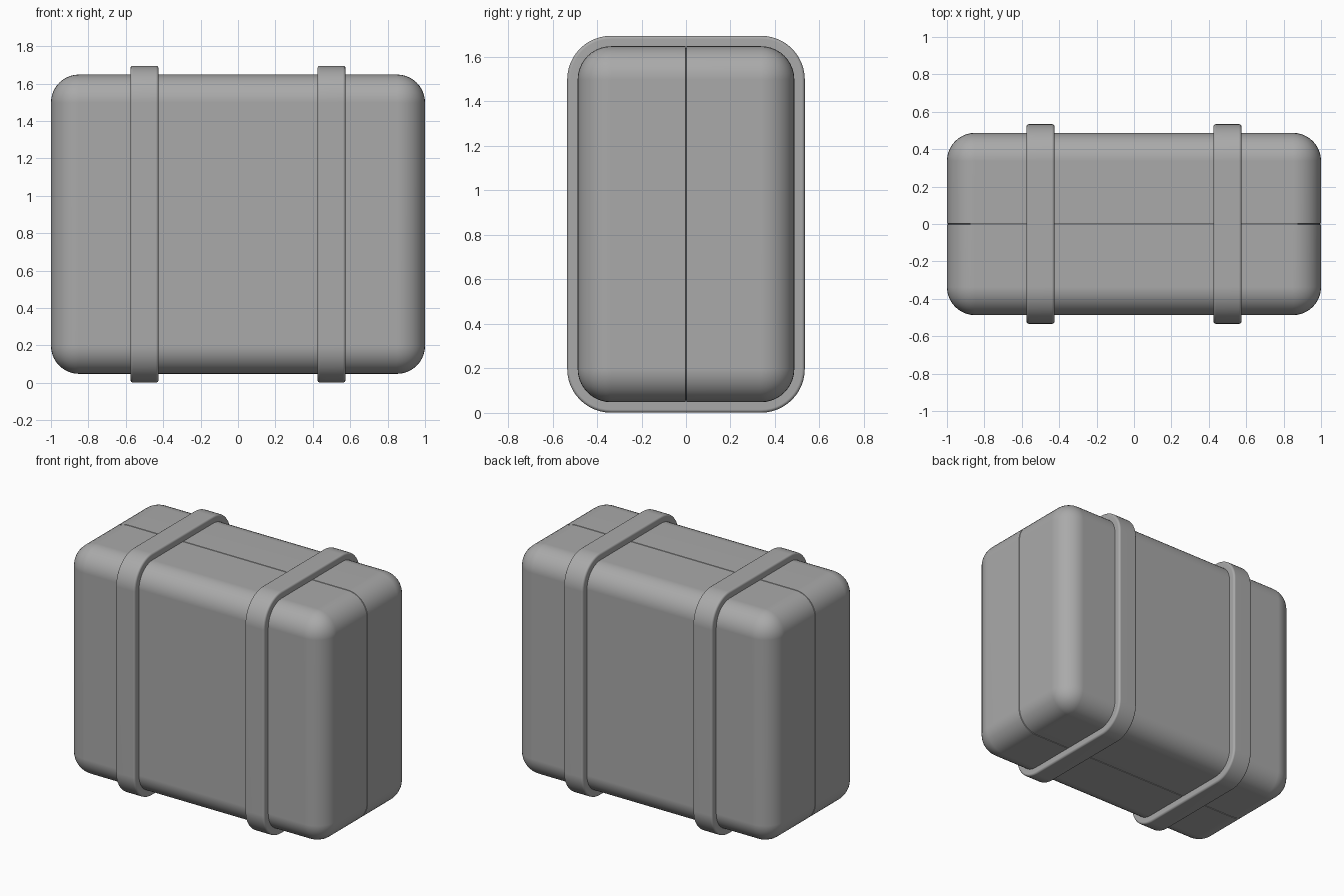
import bpy
import bmesh
from math import cos, sin, pi, radians
from mathutils import Vector

HALF = Vector((1.0, 0.487, 0.80))   # half size of the case
MID_Z = 0.848
RADIUS = 0.15

if "Cube" in bpy.data.objects:
    bpy.data.objects.remove(bpy.data.objects["Cube"], do_unlink=True)

grey = bpy.data.materials.new("plain grey")
grey.use_nodes = True
colour = (0.4, 0.4, 0.4, 1)
grey.diffuse_color = colour
grey.node_tree.nodes["Principled BSDF"].inputs["Base Color"].default_value = colour


def make_object(name, bm):
    bmesh.ops.recalc_face_normals(bm, faces=bm.faces)
    mesh = bpy.data.meshes.new(name)
    bm.to_mesh(mesh)
    bm.free()
    mesh.materials.append(grey)
    obj = bpy.data.objects.new(name, mesh)
    bpy.context.collection.objects.link(obj)
    obj.location.z = MID_Z
    bpy.ops.object.select_all(action="DESELECT")
    obj.select_set(True)
    bpy.context.view_layer.objects.active = obj
    bpy.ops.object.shade_smooth_by_angle(angle=radians(40))
    return obj


def weight_normals(obj):
    mod = obj.modifiers.new("Even shading", "WEIGHTED_NORMAL")
    mod.keep_sharp = True


# Rounded case: one half with a lip turned into the seam, mirrored
bm = bmesh.new()
bmesh.ops.create_cube(bm, size=2)
bmesh.ops.scale(bm, vec=HALF, verts=bm.verts)
bmesh.ops.bevel(bm, geom=bm.edges[:], offset=RADIUS, segments=10,
                profile=0.5, affect="EDGES")
bmesh.ops.bisect_plane(bm, geom=bm.verts[:] + bm.edges[:] + bm.faces[:],
                       plane_co=(0, -0.003, 0), plane_no=(0, 1, 0),
                       clear_outer=True)
rim = [e for e in bm.edges if e.is_boundary]
lip = bmesh.ops.extrude_edge_only(bm, edges=rim)["geom"]
for v in lip:
    if isinstance(v, bmesh.types.BMVert):
        v.co = Vector((v.co.x * 0.988, 0, v.co.z * 0.985))
case = make_object("case", bm)
mirror = case.modifiers.new("Back half", "MIRROR")
mirror.use_axis = (False, True, False)
weight_normals(case)


def outline(offset, steps=12):
    """Rounded rectangle in y and z, grown outwards by offset."""
    r = RADIUS + offset
    points = []
    for i, (sy, sz) in enumerate(((1, 1), (-1, 1), (-1, -1), (1, -1))):
        for k in range(steps + 1):
            a = (i + k / steps) * pi / 2
            points.append((sy * (HALF.y - RADIUS) + r * cos(a),
                           sz * (HALF.z - RADIUS) + r * sin(a)))
    return points


# Straps: a rounded band section swept round the case
def strap(name, x, half_width=0.075, thick=0.047, edge=0.014):
    section = [(-half_width, -0.01)]
    for side in (-1, 1):
        for k in range(5):
            a = k * pi / 8 if side < 0 else (4 - k) * pi / 8
            section.append((side * (half_width - edge + edge * cos(a)),
                            thick - edge + edge * sin(a)))
    section.append((half_width, -0.01))
    bm = bmesh.new()
    rings = [[bm.verts.new((x + sx, y, z)) for y, z in outline(off)]
             for sx, off in section]
    for a, b in zip(rings, rings[1:] + rings[:1]):
        for i in range(len(a)):
            j = (i + 1) % len(a)
            bm.faces.new((a[i], a[j], b[j], b[i]))
    weight_normals(make_object(name, bm))


strap("right_strap", -0.5)
strap("left_strap", 0.5)
